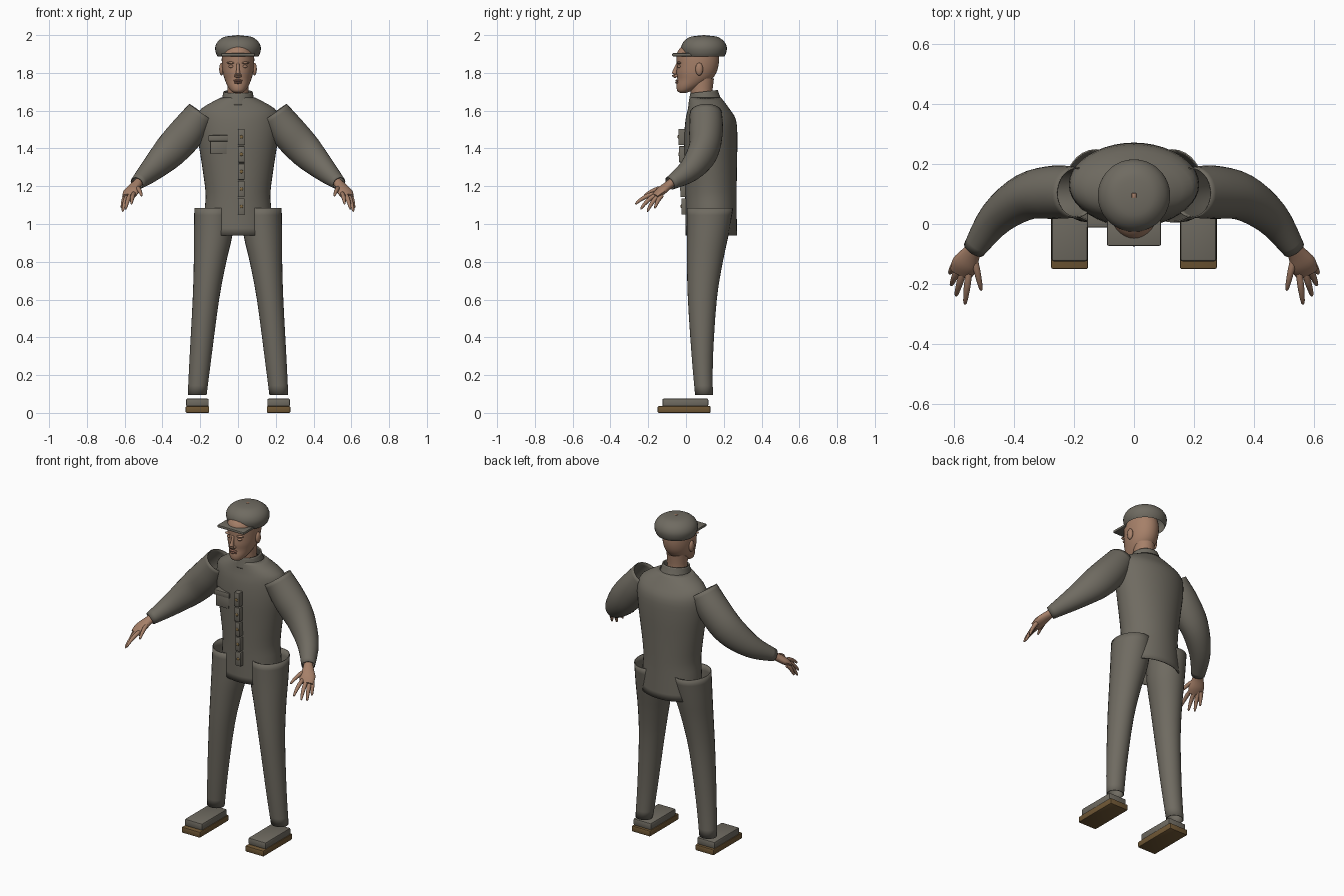
import bpy, bmesh, math
from mathutils import Vector

old = bpy.data.objects.get("Cube")
if old:
    bpy.data.objects.remove(old, do_unlink=True)


def material(name, rgb):
    m = bpy.data.materials.new(name)
    m.use_nodes = True
    m.diffuse_color = (*rgb, 1)
    m.node_tree.nodes["Principled BSDF"].inputs["Base Color"].default_value = (*rgb, 1)
    return m


CLOTH = material("grey cloth", (.16, .147, .12))
SKIN = material("skin", (.38, .215, .14))
SOLE = material("brown leather", (.16, .095, .035))
BRASS = material("dull brass", (.2, .13, .05))
LIPS = material("lips", (.27, .13, .09))


def finish(name, bm, mat, angle=40, thick=0):
    bmesh.ops.recalc_face_normals(bm, faces=bm.faces)
    me = bpy.data.meshes.new(name)
    bm.to_mesh(me)
    bm.free()
    me.materials.append(mat)
    ob = bpy.data.objects.new(name, me)
    bpy.context.collection.objects.link(ob)
    bpy.ops.object.select_all(action='DESELECT')
    ob.select_set(True)
    bpy.context.view_layer.objects.active = ob
    bpy.ops.object.shade_smooth_by_angle(angle=math.radians(angle))
    if thick:
        mod = ob.modifiers.new("wall", 'SOLIDIFY')
        mod.thickness = thick
    return ob


def catmull(rows, steps):
    """Smooth in-between rows through the given rows of numbers."""
    out = []
    for i in range(len(rows) - 1):
        p0, p1 = rows[max(i - 1, 0)], rows[i]
        p2, p3 = rows[i + 1], rows[min(i + 2, len(rows) - 1)]
        for k in range(steps):
            t = k / steps
            out.append([.5 * (2 * b + (c - a) * t + (2 * a - 5 * b + 4 * c - d) * t * t
                              + (3 * b - a - 3 * c + d) * t ** 3)
                        for a, b, c, d in zip(p0, p1, p2, p3)])
    return out + [list(rows[-1])]


def skin_rings(rings, sides, caps):
    bm = bmesh.new()
    loops = []
    for c, a, b in rings:
        angles = [2 * math.pi * k / sides for k in range(sides)]
        loops.append([bm.verts.new(c + a * math.cos(t) + b * math.sin(t)) for t in angles])
    for lo, hi in zip(loops, loops[1:]):
        for k in range(sides):
            n = (k + 1) % sides
            bm.faces.new((lo[k], lo[n], hi[n], hi[k]))
    if caps:
        bm.faces.new(loops[0])
        bm.faces.new(loops[-1])
    return bm


def stack(name, rows, mat, sides=32, steps=3, caps=False, thick=0):
    """Upright form; each row is z, centre x, half width, front y, back y."""
    rings = [(Vector((x, (f + k) / 2, z)), Vector((w, 0, 0)), Vector((0, (k - f) / 2, 0)))
             for z, x, w, f, k in catmull(rows, steps)]
    return finish(name, skin_rings(rings, sides, caps), mat, thick=thick)


def limb(name, rows, mat, sides=20, steps=4, caps=False, thick=0):
    """Tube along a path; each row is x, y, z, half height, half depth."""
    rows = catmull(rows, steps)
    pts = [Vector(r[:3]) for r in rows]
    rings = []
    for i, r in enumerate(rows):
        t = (pts[min(i + 1, len(pts) - 1)] - pts[max(i - 1, 0)]).normalized()
        b = Vector((0, 0, 1)).cross(t).normalized()
        rings.append((pts[i], t.cross(b) * r[3], b * r[4]))
    return finish(name, skin_rings(rings, sides, caps), mat, thick=thick)


def box(name, lo, hi, mat, bevel=.004):
    bm = bmesh.new()
    bmesh.ops.create_cube(bm, size=1)
    for v in bm.verts:
        v.co = [(l + h) / 2 + c * (h - l) for l, h, c in zip(lo, hi, v.co)]
    bmesh.ops.bevel(bm, geom=bm.edges[:], offset=bevel, segments=2, affect='EDGES', profile=.5)
    return finish(name, bm, mat)


def ball(name, at, size, mat):
    bm = bmesh.new()
    bmesh.ops.create_uvsphere(bm, u_segments=14, v_segments=10, radius=1)
    for v in bm.verts:
        v.co = [p + c * s for p, c, s in zip(at, v.co, size)]
    return finish(name, bm, mat, 80)


# Jacket body and standing collar
stack("jacket", [(.94, 0, .185, -.002, .27), (1.08, 0, .176, -.003, .268),
                 (1.17, 0, .172, -.005, .268), (1.32, 0, .192, -.008, .27),
                 (1.45, 0, .212, -.01, .272), (1.55, 0, .217, -.003, .265),
                 (1.61, 0, .195, .01, .23), (1.67, 0, .09, .02, .185)],
      CLOTH, 40, thick=.005)
collar = stack("collar", [(1.645, 0, .09, .012, .19), (1.675, 0, .083, .017, .178),
                          (1.705, 0, .077, .022, .168)], CLOTH, thick=.008)
for v in collar.data.vertices:
    v.co.z += (v.co.y - .13) * .12

# Front placket with buttons
for i in range(5):
    z = 1.05 + i * .092
    y = -.013 - i * .004
    box("placket_%d" % (i + 1), (0, y - .012, z), (.035, .01, z + .086), CLOTH)
    ball("button_%d" % (i + 1), (.018, y - .012, z + .043), (.009, .004, .009), BRASS)

# Chest pocket on the right breast
box("pocket", (-.147, -.006, 1.37), (-.06, .06, 1.45), CLOTH)
box("pocket_flap", (-.157, -.012, 1.438), (-.052, .06, 1.47), CLOTH)

# Head and neck
stack("neck", [(1.62, 0, .062, .03, .15), (1.69, 0, .056, .025, .14),
               (1.77, 0, .058, .02, .148)], SKIN)
stack("head", [(1.694, 0, .018, -.03, .0), (1.704, 0, .036, -.046, .03),
               (1.73, 0, .055, -.05, .085), (1.765, 0, .07, -.046, .135),
               (1.8, 0, .08, -.05, .16), (1.84, 0, .085, -.049, .172),
               (1.88, 0, .086, -.05, .175), (1.91, 0, .083, -.046, .17),
               (1.94, 0, .07, -.022, .155), (1.965, 0, .035, .02, .11)],
      SKIN, caps=True)
limb("nose", [(0, -.045, 1.85, .006, .007), (0, -.056, 1.815, .012, .009),
              (0, -.062, 1.79, .013, .014), (0, -.05, 1.778, .008, .013)],
     SKIN, 12, caps=True)
ball("upper_lip", (0, -.046, 1.759), (.026, .011, .006), LIPS)
ball("lower_lip", (0, -.045, 1.748), (.022, .012, .006), LIPS)
for s, side in ((1, "left"), (-1, "right")):
    ball(side + "_brow", (s * .036, -.036, 1.853), (.025, .012, .007), SKIN)
    ball(side + "_eye", (s * .035, -.035, 1.834), (.015, .011, .008), SKIN)
    ball(side + "_nostril", (s * .012, -.05, 1.785), (.008, .012, .008), SKIN)
    ball(side + "_ear", (s * .087, .07, 1.82), (.013, .02, .034), SKIN)

# Cap crown, visor and top button
stack("cap", [(1.887, 0, .108, -.013, .203), (1.905, 0, .117, -.022, .212),
              (1.935, 0, .121, -.026, .216), (1.965, 0, .108, -.013, .203),
              (1.988, 0, .078, .017, .173), (1.996, 0, .04, .055, .135),
              (1.998, 0, .004, .091, .099)], CLOTH, 36)
box("visor", (-.09, -.073, 1.888), (.09, .03, 1.904), CLOTH, .005)
box("cap_button", (-.008, .087, 1.99), (.008, .103, 2.0), SKIN, .002)

for s, side in ((1, "left"), (-1, "right")):
    # Sleeve, open at the shoulder
    limb(side + "_sleeve", [(s * x, y, z, a, b) for x, y, z, a, b in (
        (.193, .105, 1.59, .08, .085), (.268, .106, 1.487, .094, .089),
        (.362, .09, 1.383, .09, .078), (.46, .02, 1.285, .064, .06),
        (.535, -.085, 1.215, .036, .038))], CLOTH, 24, thick=.005)

    # Hand with four fingers and a thumb
    limb(side + "_palm", [(s * x, y, z, a, b) for x, y, z, a, b in (
        (.525, -.07, 1.222, .024, .024), (.545, -.1, 1.2, .022, .032),
        (.565, -.135, 1.172, .022, .044), (.578, -.165, 1.147, .014, .038))],
        SKIN, 16, caps=True)
    fingers = {"index": ((.552, -.165, 1.158), (.565, -.268, 1.105)),
               "middle": ((.572, -.162, 1.15), (.595, -.24, 1.078)),
               "ring": ((.587, -.148, 1.145), (.611, -.205, 1.065)),
               "little": ((.596, -.13, 1.145), (.616, -.165, 1.083)),
               "thumb": ((.535, -.11, 1.19), (.51, -.222, 1.148))}
    for name, (root, tip) in fingers.items():
        a, b = Vector(root), Vector(tip)
        rows = []
        for t, r in ((-.1, .011), (.35, .012), (.75, .009), (.95, .006), (1, .002)):
            p = a.lerp(b, t)
            p.z += .012 * math.sin(math.pi * max(t, 0))
            rows.append((s * p.x, p.y, p.z, r, r))
        limb("%s_%s_finger" % (side, name), rows, SKIN, 10, 2, caps=True)

    # Trouser leg, open at waist and ankle
    stack(side + "_trouser_leg", [(z, s * x, w, f, k) for z, x, w, f, k in (
        (.095, .216, .05, .048, .142), (.3, .198, .058, .03, .143),
        (.6, .17, .07, .01, .163), (.8, .148, .086, .005, .195),
        (.94, .132, .102, .005, .225), (1.085, .127, .104, .005, .25))],
        CLOTH, 28, thick=.005)

    # Shoe
    x = s * .215
    box(side + "_sole", (x - .062, -.15, 0), (x + .062, .13, .036), SOLE, .006)
    box(side + "_shoe_upper", (x - .06, -.125, .034), (x + .06, .118, .076), CLOTH, .008)
